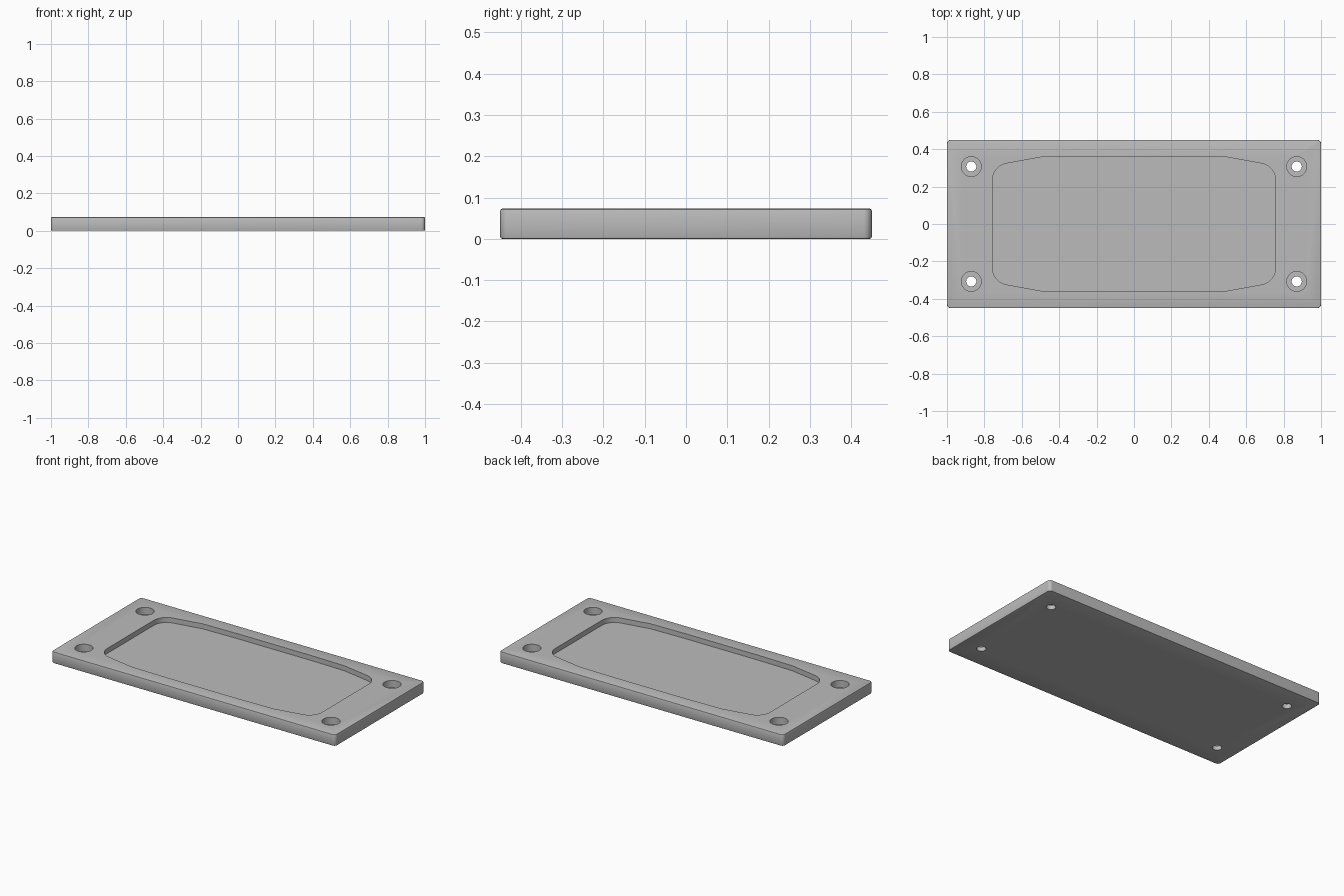
import bpy, bmesh
from math import cos, sin, pi

cube = bpy.data.objects.get("Cube")
if cube:
    bpy.data.objects.remove(cube)

THICK = 0.073
POCKET_DEPTH = 0.032
BORE_DEPTH = 0.045

grey = bpy.data.materials.new("plain grey")
grey.use_nodes = True
grey.diffuse_color = (0.5, 0.5, 0.5, 1)
grey.node_tree.nodes["Principled BSDF"].inputs["Base Color"].default_value = (0.5, 0.5, 0.5, 1)


def prism(name, outline, z0, z1):
    """Extrude a closed counter-clockwise outline from z0 to z1."""
    bm = bmesh.new()
    base = bm.faces.new([bm.verts.new((x, y, z0)) for x, y in outline])
    top = bmesh.ops.extrude_face_region(bm, geom=[base])["geom"]
    moved = [v for v in top if isinstance(v, bmesh.types.BMVert)]
    bmesh.ops.translate(bm, verts=moved, vec=(0, 0, z1 - z0))
    bmesh.ops.recalc_face_normals(bm, faces=bm.faces)
    mesh = bpy.data.meshes.new(name)
    bm.to_mesh(mesh)
    bm.free()
    mesh.materials.append(grey)
    obj = bpy.data.objects.new(name, mesh)
    bpy.context.collection.objects.link(obj)
    return obj


def four_way(quarter):
    """Mirror a first-quadrant run of points into a closed outline."""
    left = [(-x, y) for x, y in reversed(quarter)]
    half = quarter + left
    return half + [(-x, -y) for x, y in half]


def arc(cx, cy, r, start=0, end=pi / 2, n=8):
    return [(cx + r * cos(start + (end - start) * i / n),
             cy + r * sin(start + (end - start) * i / n)) for i in range(n + 1)]


def circle(cx, cy, r, n=48):
    return arc(cx, cy, r, 0, 2 * pi, n)[:-1]


# Plate with rounded corners and narrow eased rims
plate = prism("mounting_plate", four_way(arc(0.98, 0.43, 0.02)), 0, THICK)
rim = plate.modifiers.new("rim", "BEVEL")
rim.width = 0.005
rim.segments = 2
rim.limit_method = "ANGLE"
rim.angle_limit = pi / 4

# Shallow pocket with softly bowed long sides and rounded corners
corner = arc(0.667, 0.235, 0.09, 0, 0.43 * pi)
pocket = four_way(corner + [(0.5, 0.357), (0.25, 0.362)])
cutters = [prism("pocket_cutter", pocket, THICK - POCKET_DEPTH, THICK + 0.1)]

# Counterbored screw holes
for sx in (-1, 1):
    for sy in (-1, 1):
        x, y = sx * 0.87, sy * 0.307
        cutters.append(prism("bore_cutter", circle(x, y, 0.053), THICK - BORE_DEPTH, THICK + 0.1))
        cutters.append(prism("hole_cutter", circle(x, y, 0.027), -0.1, THICK + 0.05))

for cutter in cutters:
    cutter.hide_render = True
    cut = plate.modifiers.new(cutter.name, "BOOLEAN")
    cut.operation = "DIFFERENCE"
    cut.solver = "EXACT"
    cut.object = cutter

# Bake the cuts, then drop the helpers
graph = bpy.context.evaluated_depsgraph_get()
plate.data = bpy.data.meshes.new_from_object(plate.evaluated_get(graph))
plate.modifiers.clear()
for cutter in cutters:
    bpy.data.objects.remove(cutter)

bpy.ops.object.select_all(action="DESELECT")
plate.select_set(True)
bpy.context.view_layer.objects.active = plate
bpy.ops.object.shade_smooth_by_angle(angle=pi / 6)
